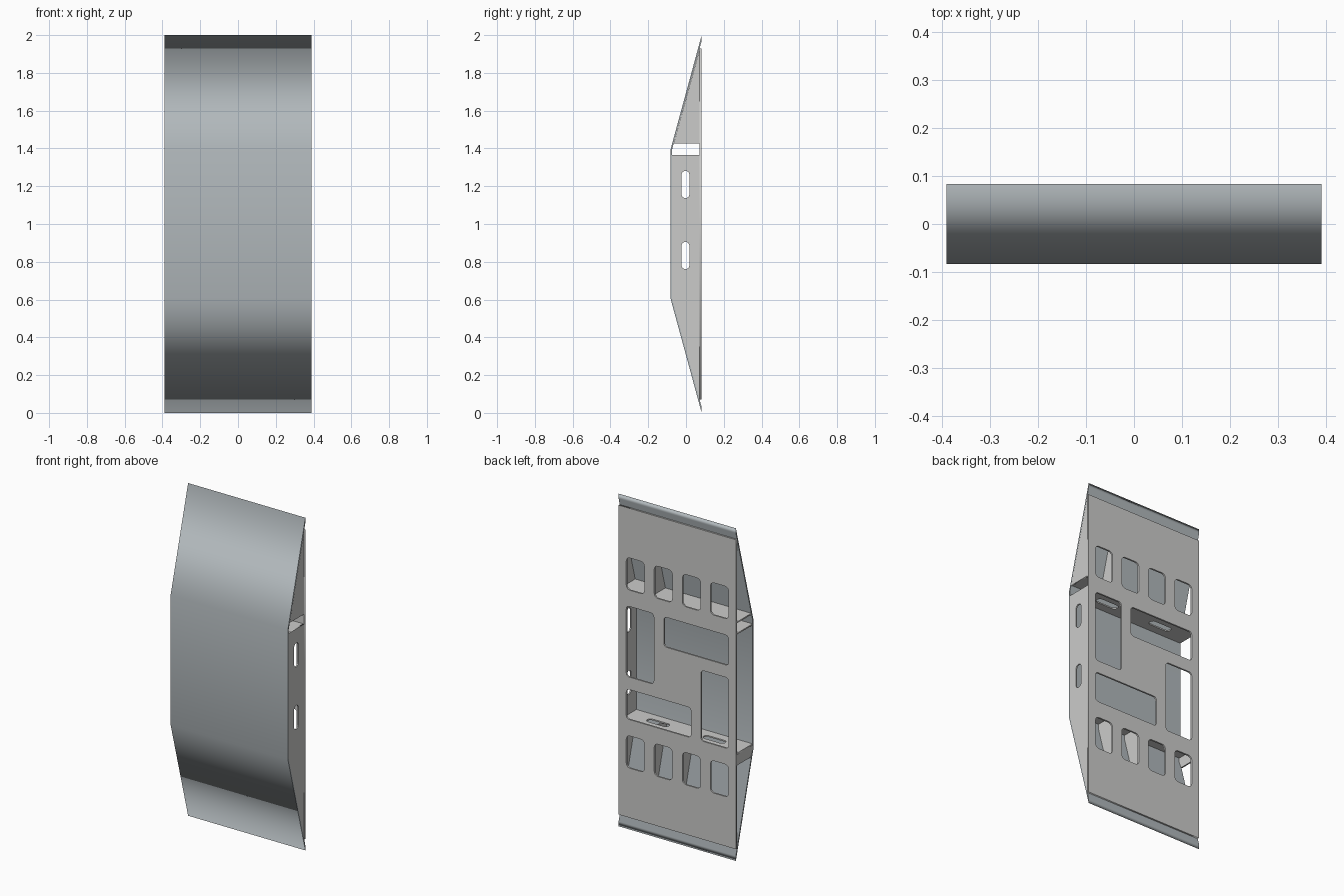
import bpy
import math
from mathutils import Matrix, Vector

cube = bpy.data.objects.get("Cube")
if cube:
    bpy.data.objects.remove(cube, do_unlink=True)


def material(name, rgb):
    m = bpy.data.materials.new(name)
    m.use_nodes = True
    m.diffuse_color = (*rgb, 1)
    m.node_tree.nodes["Principled BSDF"].inputs["Base Color"].default_value = (*rgb, 1)
    return m


BLUE_GREY = material("blue grey steel", (0.44, 0.48, 0.50))
PALE_GREY = material("pale grey steel", (0.60, 0.60, 0.59))

X, Y, Z = Vector((1, 0, 0)), Vector((0, 1, 0)), Vector((0, 0, 1))
HALF_W, DEPTH, SKIN = 0.39, 0.083, 0.008
BEND_LOW, BEND_HIGH = 0.61, 1.39
PLATE_Y = 0.072


def rounded(u0, u1, v0, v1, r, steps=5):
    """Outline of a rectangle with rounded corners."""
    pts = []
    corners = [(u1 - r, v1 - r), (u0 + r, v1 - r), (u0 + r, v0 + r), (u1 - r, v0 + r)]
    for i, (cu, cv) in enumerate(corners):
        for k in range(steps + 1):
            a = math.pi / 2 * (i + k / steps)
            pts.append((cu + r * math.cos(a), cv + r * math.sin(a)))
    return pts


def slot(u, v, du, dv):
    return rounded(u - du, u + du, v - dv, v + dv, min(du, dv) * 0.99)


def sheet(name, outline, holes, origin, u, v, thick, mat):
    """Flat sheet with cut-outs, drawn in the u-v plane through origin."""
    curve = bpy.data.curves.new(name, "CURVE")
    curve.dimensions = "2D"
    curve.fill_mode = "BOTH"
    curve.extrude = thick / 2
    for loop in [outline] + holes:
        s = curve.splines.new("POLY")
        s.points.add(len(loop) - 1)
        for p, (a, b) in zip(s.points, loop):
            p.co = (a, b, 0, 1)
        s.use_cyclic_u = True
    temp = bpy.data.objects.new(name + "_curve", curve)
    bpy.context.collection.objects.link(temp)
    bpy.context.view_layer.update()
    graph = bpy.context.evaluated_depsgraph_get()
    mesh = bpy.data.meshes.new_from_object(temp.evaluated_get(graph))
    bpy.data.objects.remove(temp, do_unlink=True)
    frame = Matrix((u, v, u.cross(v))).transposed().to_4x4()
    mesh.transform(Matrix.Translation(origin) @ frame)
    mesh.materials.clear()
    mesh.materials.append(mat)
    obj = bpy.data.objects.new(name, mesh)
    bpy.context.collection.objects.link(obj)
    return obj


# Folded front panel, extruded across the width
outer = [(DEPTH, 0), (-DEPTH, BEND_LOW), (-DEPTH, BEND_HIGH), (DEPTH, 2)]
inner = [(DEPTH, 0.03), (SKIN - DEPTH, BEND_LOW), (SKIN - DEPTH, BEND_HIGH), (DEPTH, 1.97)]
sheet("front_panel", outer + inner[::-1], [], Vector(), Y, Z, 2 * HALF_W, BLUE_GREY)

# Back plate: two rows of small windows and a pinwheel of four large ones
windows = []
for z in (0.465, 1.535):
    for x in (-0.28, -0.094, 0.094, 0.28):
        windows.append(rounded(x - 0.06, x + 0.06, z - 0.097, z + 0.097, 0.025))
for x0, x1, z0, z1 in ((0.157, 0.34, 0.915, 1.34), (-0.34, 0.09, 1.16, 1.34)):
    windows.append(rounded(x0, x1, z0, z1, 0.02))
    windows.append(rounded(-x1, -x0, 2 - z1, 2 - z0, 0.02))
plate_edge = [(-HALF_W, 0.07), (HALF_W, 0.07), (HALF_W, 1.93), (-HALF_W, 1.93)]
sheet("back_plate", plate_edge, windows, Vector((0, 0.077, 0)), X, Z, 0.01, PALE_GREY)

# Side wall with two slots, running down into the lower wedge
front_y = SKIN - DEPTH
wall = [(PLATE_Y, 0.07), (PLATE_Y, 1.365), (front_y, 1.365), (front_y, BEND_LOW)]
wall_slots = [slot(-0.003, z, 0.021, 0.072) for z in (0.833, 1.209)]
wall_x = HALF_W - SKIN / 2
sheet("side_wall", wall, wall_slots, Vector((wall_x, 0, 0)), Y, Z, SKIN, PALE_GREY)

# Triangular ribs inside the upper and lower wedges
upper_rib = [(-0.065, 1.425), (PLATE_Y, 1.425), (PLATE_Y, 1.925)]
lower_rib = [(PLATE_Y, 0.075), (PLATE_Y, 0.635), (front_y, 0.635), (front_y, BEND_LOW)]
for name, outline, places in (("upper_rib", upper_rib, (wall_x, 0.185)),
                              ("lower_rib", lower_rib, (0.185, 0.0))):
    for x in places:
        sheet(name, outline, [], Vector((x, 0, 0)), Y, Z, SKIN, PALE_GREY)

# Slotted cross shelves
shelf_slots = [slot(x, -0.003, 0.072, 0.021) for x in (-0.187, 0.187)]
for name, z, y0, holes in (("lower_shelf", 0.64, front_y, shelf_slots),
                           ("upper_shelf", 1.361, front_y, shelf_slots),
                           ("upper_wedge_floor", 1.429, -0.063, [])):
    edge = [(-HALF_W, y0), (HALF_W - SKIN, y0), (HALF_W - SKIN, PLATE_Y), (-HALF_W, PLATE_Y)]
    sheet(name, edge, holes, Vector((0, 0, z)), X, Y, SKIN, PALE_GREY)

# Short turned-down lip at the open end of the lower shelf
lip = [(-0.06, 0.57), (PLATE_Y, 0.57), (PLATE_Y, 0.636), (front_y, 0.636), (front_y, BEND_LOW)]
sheet("lower_shelf_lip", lip, [], Vector((-wall_x, 0, 0)), Y, Z, SKIN, PALE_GREY)
